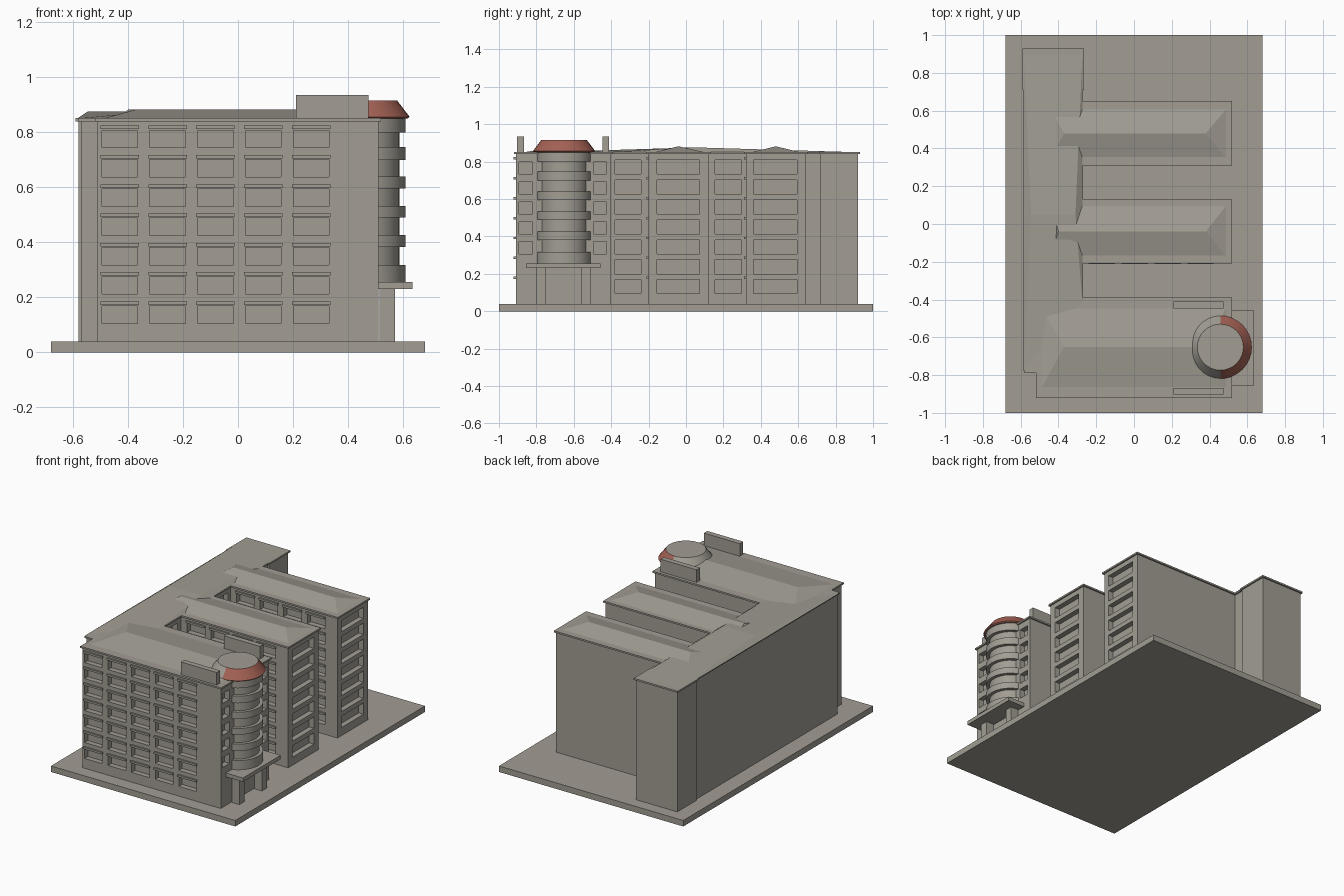
import bpy, bmesh, math
from mathutils import Vector

if "Cube" in bpy.data.objects:
    bpy.data.objects.remove(bpy.data.objects["Cube"])


def material(name, rgb):
    m = bpy.data.materials.new(name)
    m.diffuse_color = (*rgb, 1)
    m.use_nodes = True
    m.node_tree.nodes["Principled BSDF"].inputs["Base Color"].default_value = m.diffuse_color
    return m


STONE = material("warm_grey", (0.36, 0.34, 0.295))
RED = material("brick_red", (0.37, 0.12, 0.09))


def finish(name, bm):
    bmesh.ops.recalc_face_normals(bm, faces=bm.faces[:])
    me = bpy.data.meshes.new(name)
    bm.to_mesh(me)
    bm.free()
    ob = bpy.data.objects.new(name, me)
    bpy.context.collection.objects.link(ob)
    me.materials.append(STONE)
    return ob


def boxes(name, items):
    """One object from boxes given as (x0, x1, y0, y1, z0, z1)."""
    bm = bmesh.new()
    for x0, x1, y0, y1, z0, z1 in items:
        vs = bmesh.ops.create_cube(bm, size=1)["verts"]
        bmesh.ops.scale(bm, vec=(x1 - x0, y1 - y0, z1 - z0), verts=vs)
        bmesh.ops.translate(bm, vec=((x0 + x1) / 2, (y0 + y1) / 2, (z0 + z1) / 2), verts=vs)
    return finish(name, bm)


def prism(name, pts, z0, z1):
    bm = bmesh.new()
    face = bm.faces.new([bm.verts.new((x, y, z0)) for x, y in pts])
    new = bmesh.ops.extrude_face_region(bm, geom=[face])["geom"]
    bmesh.ops.translate(bm, vec=(0, 0, z1 - z0),
                        verts=[g for g in new if isinstance(g, bmesh.types.BMVert)])
    return finish(name, bm)


def offset(pts, d):
    """Grow a counter-clockwise, right-angled outline by d."""
    out = []
    for i, p in enumerate(pts):
        a = (Vector(p) - Vector(pts[i - 1])).normalized()
        b = (Vector(pts[(i + 1) % len(pts)]) - Vector(p)).normalized()
        out.append((p[0] + d * (a.y + b.y), p[1] - d * (a.x + b.x)))
    return out


def lathe(name, profile, cx, cy, seg=32):
    bm = bmesh.new()
    rings = [[bm.verts.new((cx + r * math.cos(math.tau * i / seg),
                            cy + r * math.sin(math.tau * i / seg), z))
              for i in range(seg)] for r, z in profile]
    for lo, hi in zip(rings, rings[1:]):
        for i in range(seg):
            j = (i + 1) % seg
            bm.faces.new((lo[i], lo[j], hi[j], hi[i]))
    bm.faces.new(rings[0])
    bm.faces.new(rings[-1])
    ob = finish(name, bm)
    bpy.ops.object.select_all(action='DESELECT')
    ob.select_set(True)
    bpy.context.view_layer.objects.active = ob
    bpy.ops.object.shade_smooth_by_angle(angle=math.radians(30))
    return ob


def hip_roof(name, x0, x1, y0, y1, rx0, rx1, ry, z0, z1):
    bm = bmesh.new()
    a, b, c, d = [bm.verts.new((x, y, z0)) for x, y in ((x0, y0), (x1, y0), (x1, y1), (x0, y1))]
    e, f = bm.verts.new((rx0, ry, z1)), bm.verts.new((rx1, ry, z1))
    for fc in ((a, b, f, e), (b, c, f), (c, d, e, f), (d, a, e), (d, c, b, a)):
        bm.faces.new(fc)
    return finish(name, bm)


# Ground slab
boxes("ground_slab", [(-0.68, 0.68, -1, 1, 0, 0.04)])

# Three-winged building body with a long spine
plan = [(-.51, -.91), (.51, -.91), (.51, -.40), (-.28, -.40), (-.28, -.20), (.51, -.20),
        (.51, .12), (-.28, .12), (-.28, .32), (.51, .32), (.51, .64), (-.285, .64),
        (-.285, .72), (-.275, .72), (-.275, .92), (-.58, .92), (-.58, .72), (-.57, .72),
        (-.57, -.78), (-.51, -.78)]
walls = prism("building_walls", plan, 0.04, 0.84)

# Window recesses and lintels
cuts, lintels = [], []
STEP, DEPTH = 0.1065, 0.035


def south_windows(y, centres):
    for cx in centres:
        for r in range(7):
            z = 0.105 + STEP * r
            cuts.append((cx - .065, cx + .065, y - .02, y + DEPTH, z, z + .063))
            lintels.append((cx - .07, cx + .07, y - .011, y + .004, z + .067, z + .08))


def east_windows(x, y0, y1, first=0, h=0.075):
    for r in range(first, 7):
        z = 0.094 + STEP * r
        cuts.append((x - DEPTH, x + .02, y0, y1, z, z + h))


south_windows(-.91, [-.43 + .174 * i for i in range(5)])
for y in (-.20, .32):
    south_windows(y, [-.17 + .174 * i for i in range(4)])
for y0, y1 in ((-.155, .072), (.362, .594)):
    east_windows(.51, y0, y1)
for y0, y1 in ((-.38, -.24), (.155, .297)):
    east_windows(-.28, y0, y1)
for y0, y1 in ((-.893, -.82), (-.495, -.424)):
    east_windows(.51, y0, y1, first=2, h=0.065)

cutter = boxes("window_cutter", cuts)
cutter.hide_render = True
mod = walls.modifiers.new("windows", 'BOOLEAN')
mod.operation, mod.solver, mod.object = 'DIFFERENCE', 'EXACT', cutter
bpy.context.view_layer.objects.active = walls
bpy.ops.object.modifier_apply(modifier=mod.name)
bpy.data.objects.remove(cutter)
boxes("window_lintels", lintels)

# Thin eaves and hipped roofs
prism("eaves", offset(plan, 0.01), 0.84, 0.851)
hip_roof("front_wing_roof", -.49, .49, -.87, -.44, -.37, .38, -.65, .85, .883)
hip_roof("middle_wing_roof", -.44, .49, -.17, .10, -.40, .38, -.04, .85, .882)
hip_roof("back_wing_roof", -.44, .49, .35, .61, -.37, .38, .48, .85, .882)

# Spine roof: flat at both ends, swelling in the middle
bm = bmesh.new()
W, E, MID = -.585, -.272, .05
sw, nw, ne, se, wm, em = [bm.verts.new((x, y, .85)) for x, y in
                          ((W, -.78), (W, .925), (E, .925), (E, -.43), (W, MID), (E, MID))]
wt, et = bm.verts.new((-.545, MID, .876)), bm.verts.new((-.31, MID, .876))
for f in ((sw, se, et, wt), (wt, et, ne, nw), (sw, wt, wm), (wm, wt, nw),
          (se, em, et), (em, ne, et), (sw, wm, nw, ne, em, se)):
    bm.faces.new(f)
finish("spine_roof", bm)

# Roof parapets flanking the tower
boxes("roof_parapets", [(.21, .475, y, y + .036, .845, .935) for y in (-.903, -.447)])

# Round stair tower with alternating bands
TX, TY = .457, -.652
levels = [.25, .318, .382, .427, .49, .532, .595, .64, .70, .747, .80, .856]
profile = []
for i, (z0, z1) in enumerate(zip(levels, levels[1:])):
    r = .13 if i % 2 else .152
    profile += [(r, z0), (r, z1)]
lathe("round_tower", profile, TX, TY)

# Tower cap, red on its outward half
cap = lathe("tower_cap", [(.16, .85), (.167, .856), (.122, .915)], TX, TY)
cap.data.materials.append(RED)
for p in cap.data.polygons:
    if abs(p.normal.z) < .95 and p.center.x > TX:
        p.material_index = 1

# Entrance canopy and its pillars
boxes("entrance_canopy", [(.50, .635, -.855, -.457, .23, .256)])
boxes("canopy_pillars", [(.515, .57, y, y + .052, .04, .235) for y in (-.80, -.562)])
